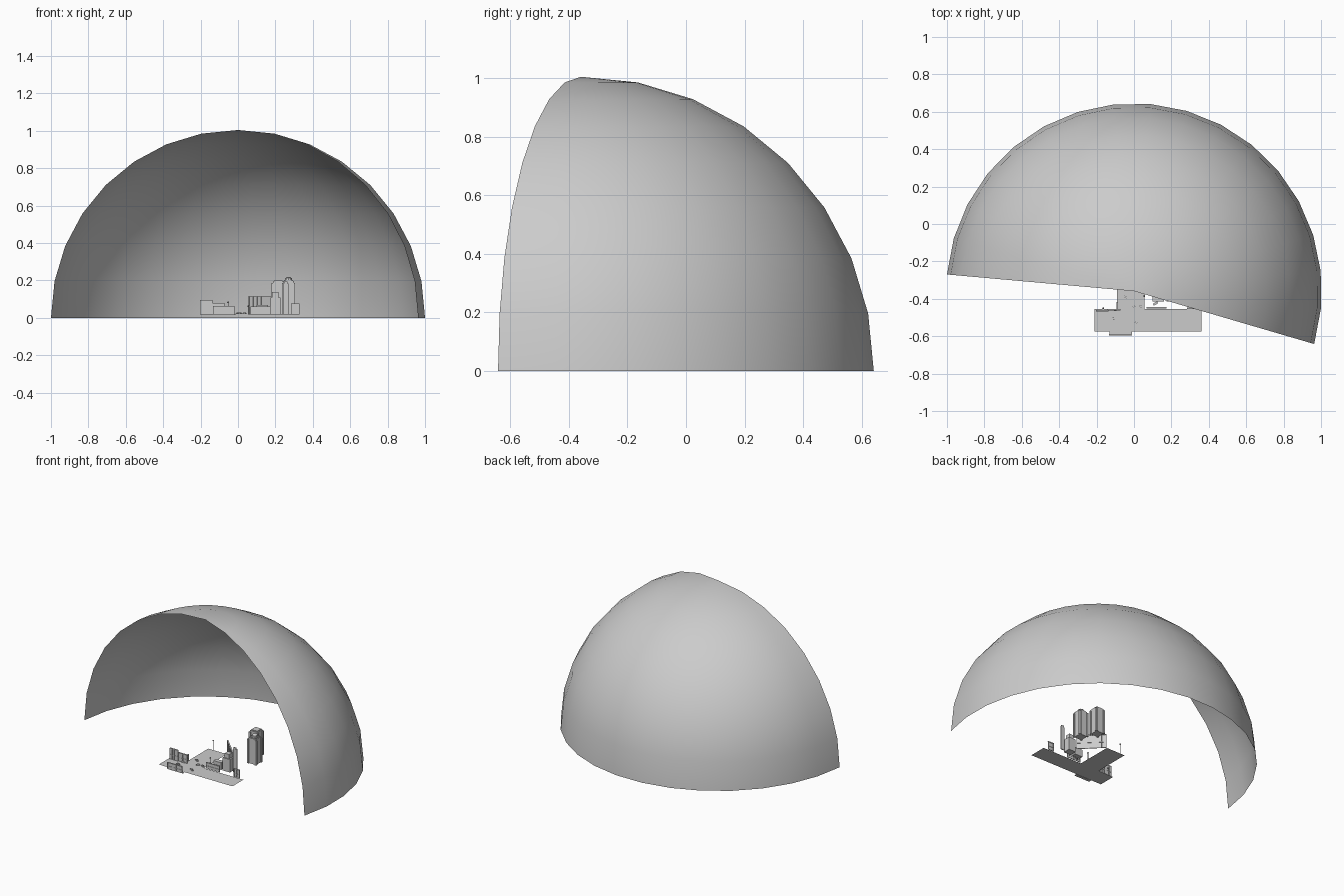
import bpy, bmesh, math
from mathutils import Matrix, Vector

if "Cube" in bpy.data.objects:
    bpy.data.objects.remove(bpy.data.objects["Cube"])

G = 0.018  # street level


def finish(name, bm):
    me = bpy.data.meshes.new(name)
    bm.to_mesh(me)
    bm.free()
    ob = bpy.data.objects.new(name, me)
    bpy.context.collection.objects.link(ob)
    return ob


def add_box(bm, x, y, z, sx, sy, sz, rot=0.0):
    """Box centred on x, y with its underside at z."""
    m = (Matrix.Translation((x, y, z + sz / 2)) @ Matrix.Rotation(rot, 4, 'Z')
         @ Matrix.Diagonal((sx, sy, sz, 1)))
    bmesh.ops.create_cube(bm, size=1, matrix=m)


def add_cyl(bm, x, y, z, r1, r2, h, n=8):
    bmesh.ops.create_cone(bm, cap_ends=True, segments=n, radius1=r1, radius2=r2,
                          depth=h, matrix=Matrix.Translation((x, y, z + h / 2)))


# Sky dome: partial hemisphere, 17 of 32 segments and 8 rings
bm = bmesh.new()
R, cy, step = 1.004, -0.359, math.radians(11.25)
rings = []
for j in range(8):
    r, z = R * math.cos(j * step), R * math.sin(j * step)
    rings.append([bm.verts.new((r * math.cos(math.radians(174.9) - k * step),
                                cy + r * math.sin(math.radians(174.9) - k * step), z))
                  for k in range(18)])
pole = bm.verts.new((0, cy, R))
for k in range(17):
    for a, b in zip(rings, rings[1:]):
        bm.faces.new((a[k + 1], a[k], b[k], b[k + 1]))
    bm.faces.new((rings[-1][k + 1], rings[-1][k], pole))
for f in bm.faces:
    f.smooth = True
finish("sky_dome", bm)

# Street plane with a side street leading back
bm = bmesh.new()
outline = [(-.21, -.575), (.36, -.575), (.36, -.455), (.055, -.455),
           (.055, -.2), (-.09, -.2), (-.09, -.455), (-.21, -.455)]
bm.faces.new([bm.verts.new((x, y, G)) for x, y in outline])
finish("street", bm)


# Facades: thin walls with piers, a cornice and a ledge
def facade(name, p, q, h, piers=4, t=0.004):
    p, q = Vector(p), Vector(q)
    d = q - p
    c, rot = (p + q) / 2, math.atan2(d.y, d.x)
    bm = bmesh.new()
    add_box(bm, c.x, c.y, G, d.length, t, h, rot)
    add_box(bm, c.x, c.y, G + h - .005, d.length + .004, t + .005, .005, rot)
    add_box(bm, c.x, c.y, G + h * .4, d.length, t + .005, .003, rot)
    for i in range(piers + 1):
        s = p + d * (i / piers)
        add_box(bm, s.x, s.y, G, .005, t + .003, h, rot)
    return finish(name, bm)


facade("left_corner_facade", (-.2, -.463), (-.14, -.463), .077)
facade("left_facade", (-.14, -.458), (-.075, -.458), .06)
facade("left_return_facade", (-.09, -.455), (-.09, -.42), .045, 2)
facade("diagonal_facade", (.19, -.33), (.06, -.2), .098, 6)
facade("low_shop_facade", (.07, -.447), (.17, -.447), .042)
facade("right_shop_facade", (.285, -.45), (.325, -.45), .058, 2)
facade("near_side_facade", (-.13, -.592), (-.02, -.592), .045, 5)

# Near pavement strip outside the street
bm = bmesh.new()
add_box(bm, -.07, -.585, G - .002, .12, .02, .002)
finish("near_pavement", bm)


# Towers: shaft, corner piers and stepped crown
def tower(name, x, y, w, h, dome=False, rot=0):
    bm = bmesh.new()
    add_box(bm, x, y, G, w, w, h, rot)
    for sx in (-1, 1):
        for sy in (-1, 1):
            o = Matrix.Rotation(rot, 3, 'Z') @ Vector((sx, sy, 0)) * (w / 2)
            add_box(bm, x + o.x, y + o.y, G, w * .22, w * .22, h * .95, rot)
    add_box(bm, x, y, G + h, w * .8, w * .8, .006, rot)
    if dome:
        add_cyl(bm, x, y, G + h + .006, w * .36, w * .33, .01, 10)
        add_cyl(bm, x, y, G + h + .016, w * .33, w * .12, .007, 10)
    return finish(name, bm)


tower("domed_tower", .27, -.2, .058, .178, True)
tower("rear_tower", .215, -.104, .058, .176)

# Mid-block buildings on the right
bm = bmesh.new()
add_box(bm, .2, -.39, G, .055, .05, .09)
add_box(bm, .2, -.39, G + .09, .035, .035, .03)
add_box(bm, .13, -.4, G, .06, .03, .05)
finish("corner_building", bm)
bm = bmesh.new()
add_box(bm, .255, -.395, G, .03, .006, .165)
add_box(bm, .255, -.395, G + .165, .02, .005, .01)
finish("tall_slab", bm)

# Street lamps
bm = bmesh.new()
for x, y, h in ((-.053, -.197, .06), (.055, -.385, .04), (-.165, -.45, .04)):
    add_cyl(bm, x, y, G, .002, .002, h, 6)
    bmesh.ops.create_icosphere(bm, subdivisions=1, radius=.006,
                               matrix=Matrix.Translation((x, y, G + h + .005)))
finish("street_lamps", bm)

# Cars: body and cabin
bm = bmesh.new()
for x, y, a in ((-.045, -.39, -.5), (.035, -.44, -.4), (0, -.44, .6), (-.11, -.505, -.2),
                (.01, -.525, -.6), (.115, -.425, .5), (-.1, -.46, .1)):
    add_box(bm, x, y, G + .001, .026, .011, .005, a)
    add_box(bm, x, y, G + .006, .014, .009, .004, a)
finish("cars", bm)
